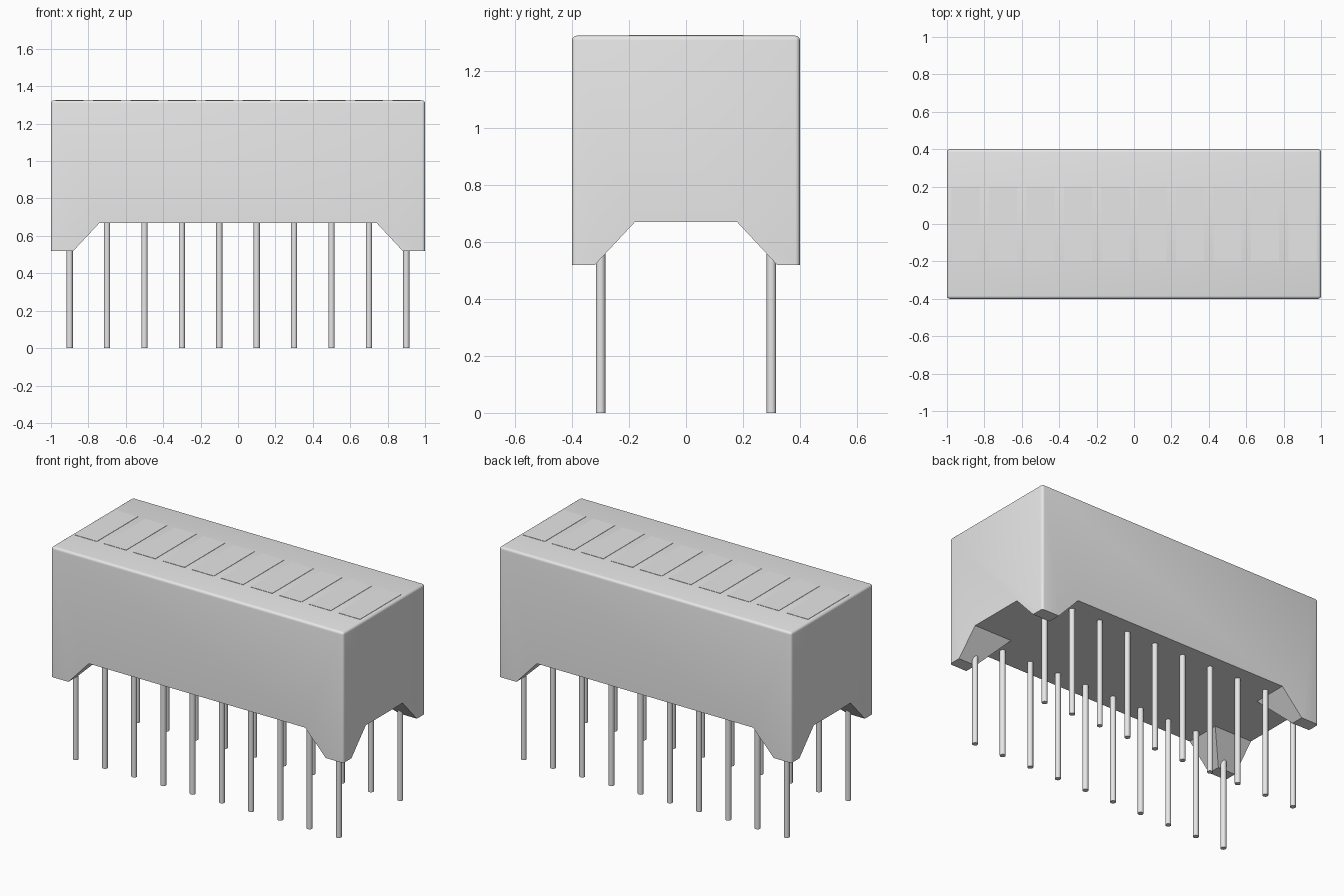
import bpy, bmesh
from mathutils import Matrix

cube = bpy.data.objects.get("Cube")
if cube:
    bpy.data.objects.remove(cube, do_unlink=True)

grey = bpy.data.materials.new("light_grey")
grey.use_nodes = True
grey.diffuse_color = (0.8, 0.8, 0.8, 1)
grey.node_tree.nodes["Principled BSDF"].inputs["Base Color"].default_value = (0.8, 0.8, 0.8, 1)

FOOT, BELLY, TOP = 0.52, 0.67, 1.325


def add_object(name, bm):
    bmesh.ops.recalc_face_normals(bm, faces=bm.faces[:])
    mesh = bpy.data.meshes.new(name)
    bm.to_mesh(mesh)
    bm.free()
    mesh.materials.append(grey)
    obj = bpy.data.objects.new(name, mesh)
    bpy.context.collection.objects.link(obj)
    return obj


def add_box(bm, size, centre):
    return bmesh.ops.create_cube(bm, size=1, matrix=Matrix.Translation(centre) @ Matrix.Diagonal((*size, 1)))


def activate(obj):
    bpy.ops.object.select_all(action="DESELECT")
    obj.select_set(True)
    bpy.context.view_layer.objects.active = obj


def channel_cutter(name, low, high, along_x):
    """Trapezoid channel under the case, running along x or y."""
    drop = 0.1
    spread = low + (low - high) / (BELLY - FOOT) * drop
    profile = [(-spread, FOOT - drop), (spread, FOOT - drop), (high, BELLY), (-high, BELLY)]
    bm = bmesh.new()
    rings = []
    for t in (-1.5, 1.5):
        rings.append([bm.verts.new((t, u, z) if along_x else (u, t, z)) for u, z in profile])
        bm.faces.new(rings[-1])
    for i in range(4):
        j = (i + 1) % 4
        bm.faces.new((rings[0][i], rings[0][j], rings[1][j], rings[1][i]))
    cutter = add_object(name, bm)
    cutter.hide_render = True
    return cutter


# Case: rounded on top and upright edges, sharp underneath
bm = bmesh.new()
add_box(bm, (2, 0.8, TOP - FOOT), (0, 0, (TOP + FOOT) / 2))
rounded = [e for e in bm.edges if max(v.co.z for v in e.verts) > 1]
bmesh.ops.bevel(bm, geom=rounded, offset=0.016, segments=4, profile=0.5, affect="EDGES")
case = add_object("case", bm)

# Crossing channels leave four sloped corner feet
for name, low, high, along_x in (("long_channel", 0.32, 0.18, True),
                                 ("cross_channel", 0.88, 0.74, False)):
    cutter = channel_cutter(name, low, high, along_x)
    activate(case)
    mod = case.modifiers.new(name, "BOOLEAN")
    mod.operation, mod.solver, mod.object = "DIFFERENCE", "EXACT", cutter
    bpy.ops.object.modifier_apply(modifier=name)
    bpy.data.objects.remove(cutter, do_unlink=True)
activate(case)
bpy.ops.object.shade_smooth_by_angle(angle=0.6)

# Ten display bars on top and two rows of ten pins below
columns = [-0.9 + 0.2 * i for i in range(10)]
bm = bmesh.new()
for x in columns:
    add_box(bm, (0.15, 0.4, 0.004), (x, 0, TOP))
add_object("display_bars", bm)

bm = bmesh.new()
length = BELLY + 0.01
for x in columns:
    for y in (-0.3, 0.3):
        bmesh.ops.create_cone(bm, cap_ends=True, segments=20, radius1=0.0165, radius2=0.0165,
                              depth=length, matrix=Matrix.Translation((x, y, length / 2)))
pins = add_object("pins", bm)
activate(pins)
bpy.ops.object.shade_smooth_by_angle(angle=0.6)
